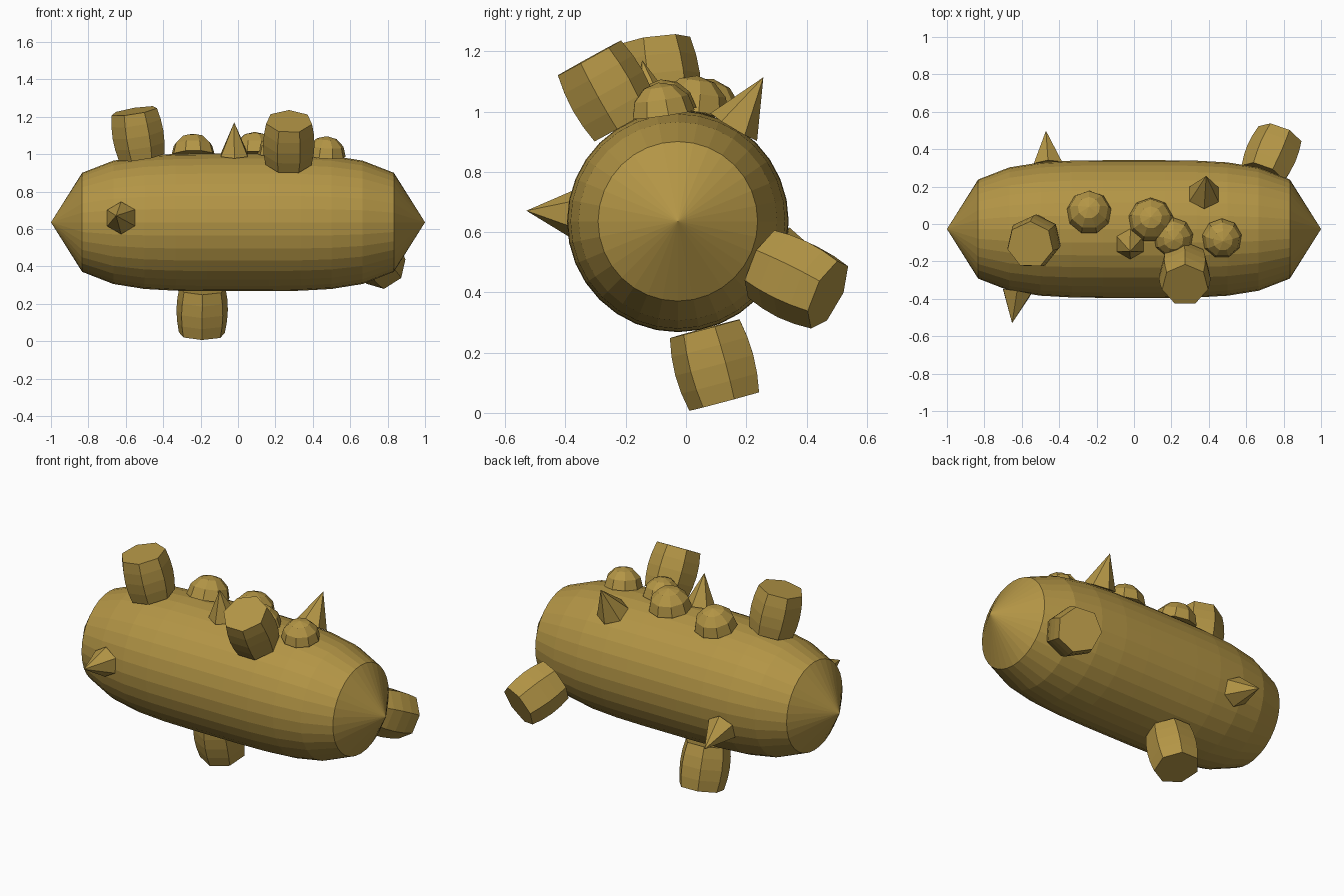
import bpy, bmesh
from math import sin, cos, pi, radians, sqrt, atan, floor
from mathutils import Matrix, Vector

if "Cube" in bpy.data.objects:
    bpy.data.objects.remove(bpy.data.objects["Cube"])

CY, CZ, R = -0.027, 0.636, 0.368

mat = bpy.data.materials.new("ochre")
mat.diffuse_color = (0.45, 0.30, 0.06, 1)
mat.use_nodes = True
mat.node_tree.nodes["Principled BSDF"].inputs["Base Color"].default_value = mat.diffuse_color


def lathe(name, profile, sides, matrix, phase=pi / 2):
    """Spin a (radius, height) profile round local z; zero radius makes a pole."""
    bm = bmesh.new()
    rings = []
    for r, h in profile:
        if r < 1e-6:
            rings.append([bm.verts.new((0, 0, h))] * sides)
        else:
            rings.append([bm.verts.new((r * cos(phase + 2 * pi * i / sides),
                                        r * sin(phase + 2 * pi * i / sides), h))
                          for i in range(sides)])
    for a, b in zip(rings, rings[1:]):
        for i in range(sides):
            j = (i + 1) % sides
            bm.faces.new(list(dict.fromkeys((a[i], a[j], b[j], b[i]))))
    for ring in (rings[0], rings[-1]):
        if ring[0] is not ring[1]:
            bm.faces.new(ring)
    bmesh.ops.recalc_face_normals(bm, faces=bm.faces)
    bm.transform(matrix)
    me = bpy.data.meshes.new(name)
    bm.to_mesh(me)
    bm.free()
    me.materials.append(mat)
    ob = bpy.data.objects.new(name, me)
    bpy.context.collection.objects.link(ob)
    return ob


def body_radius(x):
    return R * sqrt(max(0, 1 - x ** 4))


def on_surface(x, angle):
    """Frame on the body skin, z along the facet normal; angle from +z towards +y."""
    a = radians(angle)
    x0 = floor(x * 6) / 6
    r0, r1 = body_radius(x0), body_radius(x0 + 1 / 6)
    slope = (r1 - r0) * 6
    r = r0 + slope * (x - x0)
    t = atan(-slope)
    d, e, c = Vector((0, sin(a), cos(a))), Vector((1, 0, 0)), Vector((0, cos(a), -sin(a)))
    n, u = d * cos(t) + e * sin(t), e * cos(t) - d * sin(t)
    m = Matrix((u, c, n)).transposed().to_4x4()
    m.translation = Vector((x, CY, CZ)) + d * r
    return m


# long capsule body
lathe("body", [(body_radius(i / 6), i / 6) for i in range(-6, 7)], 32,
      Matrix.Translation((0, CY, CZ)) @ Matrix.Rotation(pi / 2, 4, 'Y'))

# bulging barrels
barrel = [(0.126, 0), (0.137, 0.0625), (0.141, 0.125), (0.137, 0.1875), (0.126, 0.25)]
for i, (x, a) in enumerate([(-0.515, -8), (0.27, -29), (0.69, 116), (-0.19, 165)]):
    lathe(f"barrel_{i + 1}", barrel, 7, on_surface(x, a))

# half-round domes
for i, (x, a, r) in enumerate([(-0.24, 14, 0.12), (0.09, 7.6, 0.12),
                               (0.21, -7, 0.107), (0.47, -8, 0.107)]):
    dome = [(r * cos(k * pi / 6), r * sin(k * pi / 6)) for k in range(4)]
    dome[-1] = (0, r)
    lathe(f"dome_{i + 1}", dome, 9, on_surface(x, a))

# spikes
for i, (x, a, r, h) in enumerate([(-0.625, -86, 0.087, 0.17), (-0.02, -12.5, 0.083, 0.18),
                                  (0.375, 30.7, 0.09, 0.193), (-0.46, 106.6, 0.087, 0.19)]):
    lathe(f"spike_{i + 1}", [(r, 0), (0, h)], 6, on_surface(x, a))
